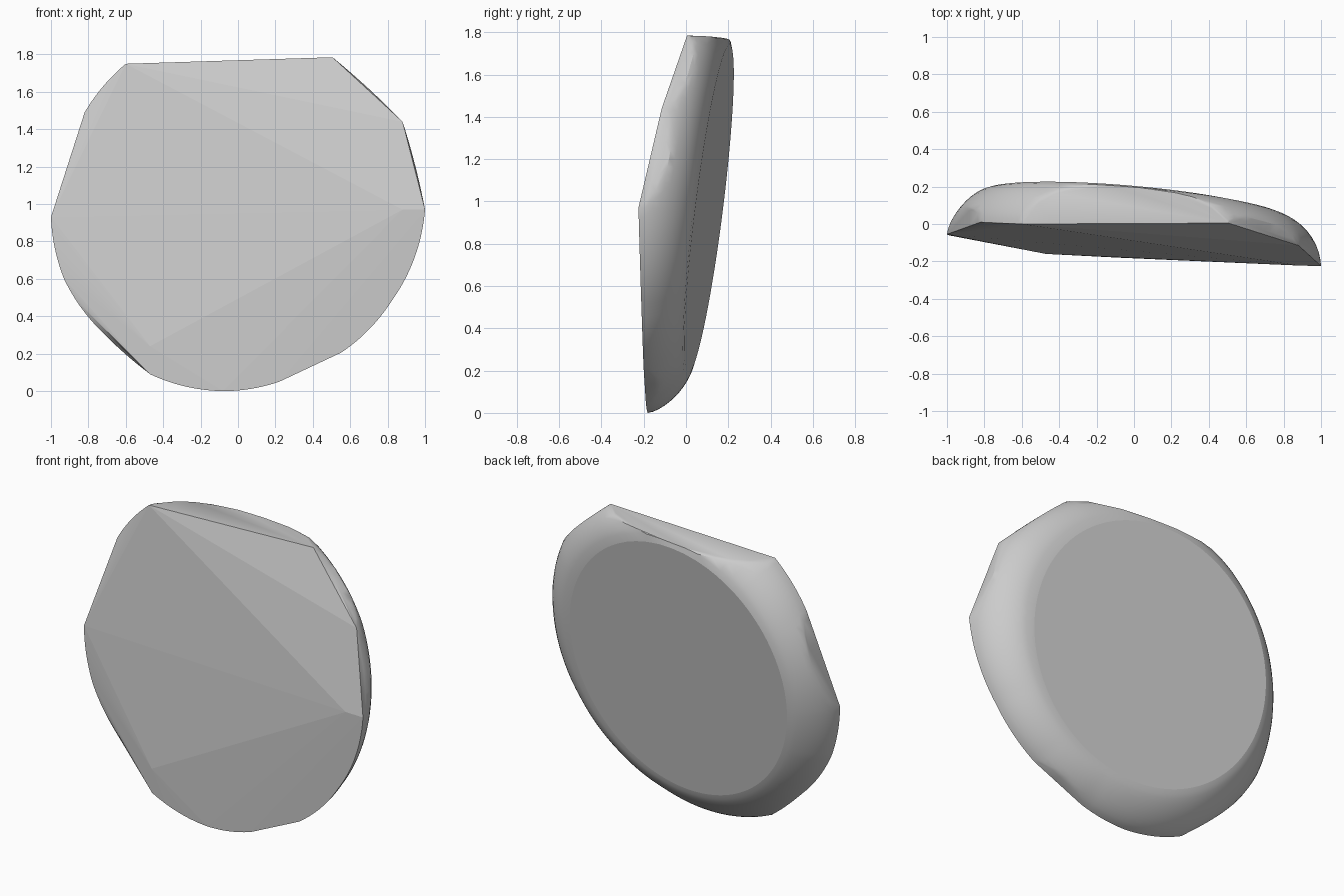
import bpy, bmesh
from math import atan2, cos, sin, pi, hypot, radians

if "Cube" in bpy.data.objects:
    bpy.data.objects.remove(bpy.data.objects["Cube"])

CZ = 0.95  # height of the body's axis

# Front rim: x, z, y, kind of segment to the next point
# (arc = round, cut = flat chop, chip = chop with a slight bulge behind)
RIM = [
    (1.00, 0.97, -0.225, "chip"), (0.88, 1.44, -0.115, "chip"),
    (0.505, 1.785, 0.005, "cut"), (-0.60, 1.75, 0.0, "arc"),
    (-0.82, 1.49, 0.01, "cut"), (-1.00, 0.93, -0.055, "arc"),
    (-0.93, 0.60, -0.07, "arc"), (-0.75, 0.34, -0.085, "chip"),
    (-0.47, 0.09, -0.155, "arc"), (-0.08, 0.0, -0.18, "arc"),
    (0.22, 0.05, -0.19, "cut"), (0.55, 0.205, -0.20, "arc"),
    (0.82, 0.48, -0.21, "arc"),
]
STEPS = 12
LEVELS = (0, 0.12, 0.25, 0.38, 0.5, 0.62, 0.73, 0.83, 0.91, 0.965, 1.0)


def column(p, q, t):
    """One strip of points running from the front rim to the flat back disc."""
    lx, lz, y = (p[i] + (q[i] - p[i]) * t for i in range(3))
    a0, a1 = atan2(p[1] - CZ, p[0]), atan2(q[1] - CZ, q[0])
    a1 += 2 * pi if a1 < a0 else 0
    arc = p[3] == "arc"
    a = a0 + (a1 - a0) * t if arc else atan2(lz - CZ, lx)
    r0, r1 = hypot(p[0], p[1] - CZ), hypot(q[0], q[1] - CZ)
    r = r0 + (r1 - r0) * t
    chord = hypot(lx, lz - CZ)
    bulge = 0.03 * t * (1 - t) if p[3] == "chip" else 0
    # Tilted back disc and roundness of the side
    rb = 0.775 - 0.025 * cos(a) + 0.015 * sin(a)
    yb = 0.105 - 0.085 * rb * cos(a) + 0.125 * rb * sin(a)
    p_round = 1.65 + 0.15 * cos(a) + 0.15 * sin(a)
    for s in LEVELS:
        k = 1 - (1 - s ** p_round) ** (1 / p_round)
        rs = r + (rb - r) * k
        if not arc:
            rs = min(rs, chord + (bulge if s > 0 else 0))
        yield rs * cos(a), y + (yb - y) * s, CZ + rs * sin(a)


# Body: convex skin over rim, rounded side and back disc
bm = bmesh.new()
for p, q in zip(RIM, RIM[1:] + RIM[:1]):
    for i in range(STEPS):
        for co in column(p, q, i / STEPS):
            bm.verts.new(co)
# Inner corners of the front facets
bm.verts.new((-0.47, -0.16, 0.24))
bm.verts.new((0.88, -0.222, 0.97))
bmesh.ops.remove_doubles(bm, verts=bm.verts, dist=0.002)
res = bmesh.ops.convex_hull(bm, input=bm.verts)
spare = {g for g in res["geom_interior"] + res["geom_unused"]
         if isinstance(g, bmesh.types.BMVert)}
bmesh.ops.delete(bm, geom=list(spare), context="VERTS")
bmesh.ops.recalc_face_normals(bm, faces=bm.faces)

mesh = bpy.data.meshes.new("faceted_pebble")
bm.to_mesh(mesh)
bm.free()
pebble = bpy.data.objects.new("faceted_pebble", mesh)
bpy.context.collection.objects.link(pebble)
bpy.context.view_layer.objects.active = pebble
pebble.select_set(True)
bpy.ops.object.shade_smooth_by_angle(angle=radians(25))

# Front facets and flat back stay crisp
for f in mesh.polygons:
    if f.normal.y < -0.9 or f.normal.y > 0.985:
        f.use_smooth = False
